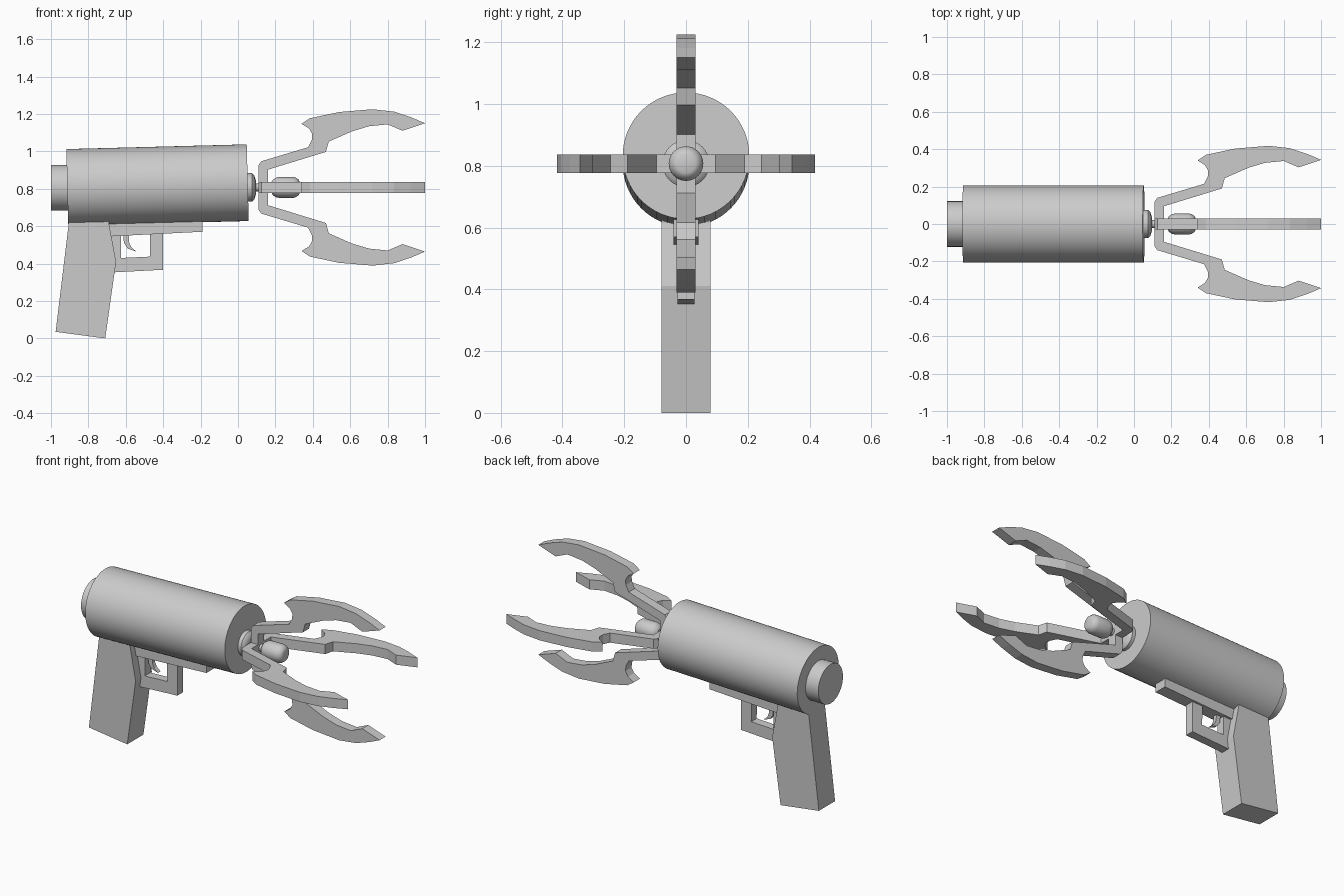
import bpy, bmesh
from math import sin, cos, pi, radians
from mathutils import Matrix, Vector

if "Cube" in bpy.data.objects:
    bpy.data.objects.remove(bpy.data.objects["Cube"])

AXIS_Z = 0.807


def finish(name, bm, smooth=False):
    bmesh.ops.recalc_face_normals(bm, faces=bm.faces)
    mesh = bpy.data.meshes.new(name)
    bm.to_mesh(mesh)
    bm.free()
    ob = bpy.data.objects.new(name, mesh)
    bpy.context.collection.objects.link(ob)
    if smooth:
        bpy.ops.object.select_all(action='DESELECT')
        ob.select_set(True)
        bpy.context.view_layer.objects.active = ob
        bpy.ops.object.shade_smooth_by_angle(angle=radians(30))
    return ob


def lathe(name, profile, z=AXIS_Z, tilt=0.0, sides=64):
    """Revolve (x, radius) pairs round the x axis, with capped ends."""
    bm = bmesh.new()
    rings = [[bm.verts.new((x, r * cos(2 * pi * i / sides), r * sin(2 * pi * i / sides)))
              for i in range(sides)] for x, r in profile]
    for a, b in zip(rings, rings[1:]):
        for i in range(sides):
            j = (i + 1) % sides
            bm.faces.new((a[i], a[j], b[j], b[i]))
    bm.faces.new(rings[0])
    bm.faces.new(rings[-1])
    ob = finish(name, bm, True)
    ob.matrix_world = Matrix.Translation((0, 0, z)) @ Matrix.Rotation(-tilt, 4, 'Y')
    return ob


def plate(name, outline, half_width):
    """Extrude an (x, z) outline symmetrically along y."""
    bm = bmesh.new()
    face = bm.faces.new([bm.verts.new((x, -half_width, z)) for x, z in outline])
    new = bmesh.ops.extrude_face_region(bm, geom=[face])['geom']
    bmesh.ops.translate(bm, vec=Vector((0, 2 * half_width, 0)),
                        verts=[v for v in new if isinstance(v, bmesh.types.BMVert)])
    return finish(name, bm)


# Body: slightly tilted barrel, rear cap, front hub, rod and rounded emitter
lathe("barrel", [(-0.913, 0.205), (0.052, 0.205)], z=0.831, tilt=radians(1.5))
lathe("rear_cap", [(-1.0, 0.122), (-0.88, 0.122)], z=0.805)
lathe("front_hub", [(0.03, 0.076), (0.075, 0.076), (0.087, 0.065), (0.095, 0.04)])
lathe("emitter_rod", [(0.08, 0.022), (0.2, 0.022)], sides=32)
lathe("emitter_tip", [(0.18, 0.03), (0.188, 0.043), (0.205, 0.053), (0.22, 0.056),
                      (0.295, 0.056), (0.31, 0.052), (0.325, 0.041), (0.33, 0.03)], sides=32)

# Four claws round the axis
claw = [(0.11, 0), (0.11, 0.12), (0.125, 0.14), (0.165, 0.152), (0.375, 0.215),
        (0.395, 0.255), (0.397, 0.285), (0.38, 0.315), (0.34, 0.34), (0.385, 0.37),
        (0.54, 0.403), (0.72, 0.418), (0.835, 0.405), (0.925, 0.375), (1.0, 0.343),
        (0.88, 0.303), (0.80, 0.337), (0.70, 0.327), (0.61, 0.30), (0.485, 0.245),
        (0.47, 0.19), (0.16, 0.095), (0.16, 0)]
for i, side in enumerate(("top", "left", "bottom", "right")):
    ob = plate("claw_" + side, claw, 0.03)
    ob.matrix_world = Matrix.Translation((0, 0, AXIS_Z)) @ Matrix.Rotation(i * pi / 2, 4, 'X')

# Grip, rail, trigger guard and trigger
plate("grip", [(-0.9, 0.66), (-0.685, 0.66), (-0.69, 0.615), (-0.652, 0.41),
               (-0.71, 0), (-0.975, 0.035), (-0.905, 0.615)], 0.08)
plate("rail", [(-0.70, 0.64), (-0.19, 0.64), (-0.19, 0.57), (-0.69, 0.545)], 0.04)
plate("trigger_guard", [(-0.625, 0.56), (-0.69, 0.56), (-0.665, 0.353), (-0.40, 0.367),
                        (-0.40, 0.58), (-0.472, 0.58), (-0.47, 0.437), (-0.625, 0.43)], 0.027)
plate("trigger", [(-0.615, 0.57), (-0.61, 0.51), (-0.59, 0.48), (-0.545, 0.465),
                  (-0.57, 0.487), (-0.583, 0.515), (-0.585, 0.57)], 0.013)
